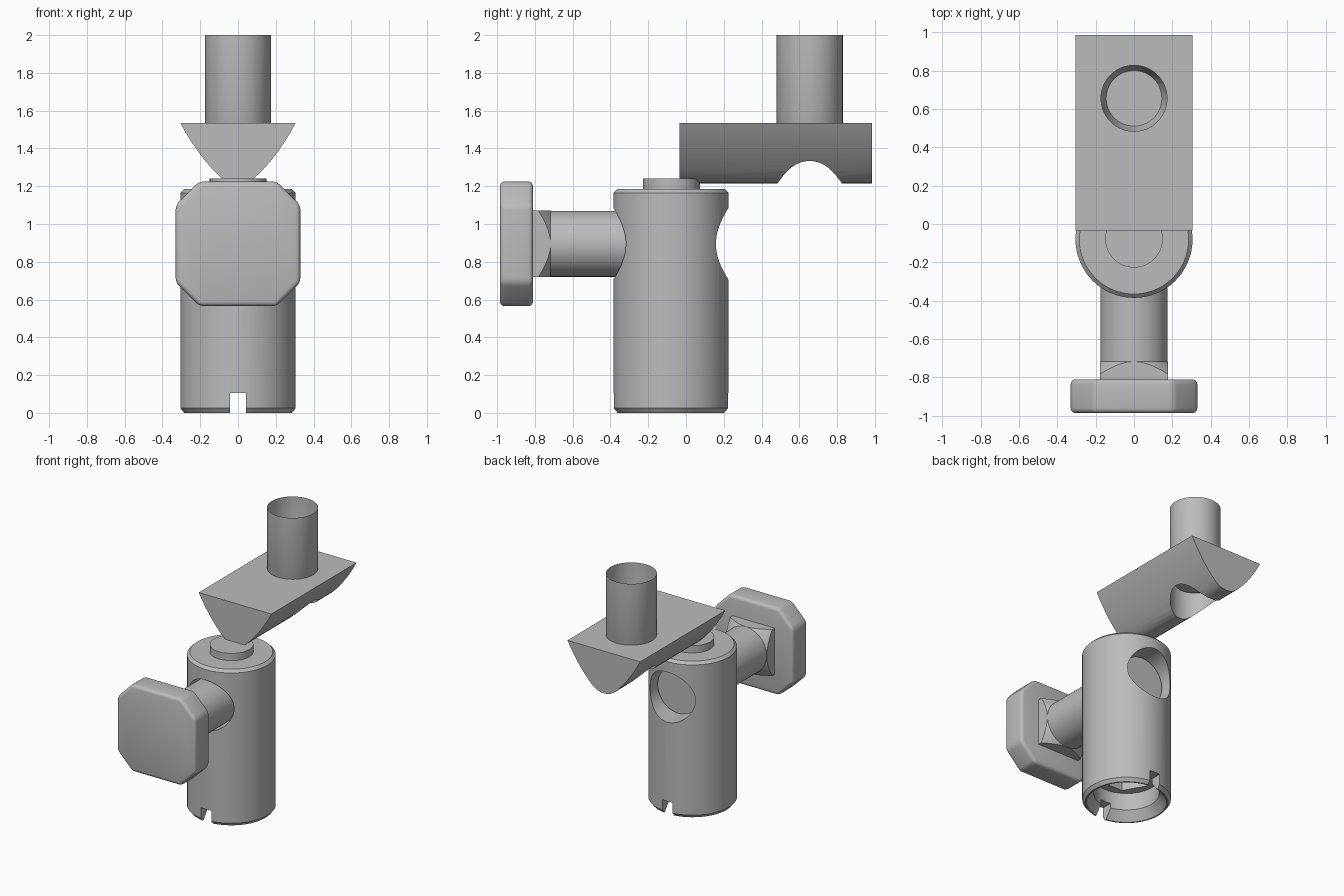
import bpy, bmesh, math
from mathutils import Matrix, Vector

cube = bpy.data.objects.get("Cube")
if cube:
    bpy.data.objects.remove(cube, do_unlink=True)

grey = bpy.data.materials.new("plain_grey")
grey.use_nodes = True
grey.diffuse_color = (0.5, 0.5, 0.5, 1)
grey.node_tree.nodes["Principled BSDF"].inputs["Base Color"].default_value = (0.5, 0.5, 0.5, 1)

BODY_Y, KNOB_Z, PIN_Y = -0.08, 0.895, 0.655
ALONG_Y = Matrix.Rotation(-math.pi / 2, 4, 'X')


def finish(name, bm, matrix=Matrix()):
    bmesh.ops.recalc_face_normals(bm, faces=bm.faces)
    bm.transform(matrix)
    mesh = bpy.data.meshes.new(name)
    bm.to_mesh(mesh)
    bm.free()
    mesh.materials.append(grey)
    obj = bpy.data.objects.new(name, mesh)
    bpy.context.collection.objects.link(obj)
    return obj


def lathe(name, profile, origin, along_y=False, sides=64):
    """Revolve (radius, height) points around an axis through origin."""
    bm = bmesh.new()
    verts = [bm.verts.new((r, 0, h)) for r, h in profile]
    edges = [bm.edges.new(pair) for pair in zip(verts, verts[1:])]
    bmesh.ops.spin(bm, geom=verts + edges, cent=(0, 0, 0), axis=(0, 0, 1),
                   angle=math.tau, steps=sides, use_duplicate=False)
    bmesh.ops.remove_doubles(bm, verts=bm.verts, dist=0.0001)
    turn = ALONG_Y if along_y else Matrix()
    return finish(name, bm, Matrix.Translation(origin) @ turn)


def rod(name, radius, low, high, origin, along_y=False, sides=64):
    return lathe(name, [(0, low), (radius, low), (radius, high), (0, high)],
                 origin, along_y, sides)


def prism(name, outline, low, high):
    """Extrude an (x, z) outline along y."""
    bm = bmesh.new()
    face = bm.faces.new([bm.verts.new((x, low, z)) for x, z in outline])
    new = bmesh.ops.extrude_face_region(bm, geom=[face])["geom"]
    bmesh.ops.translate(bm, vec=(0, high - low, 0),
                        verts=[v for v in new if isinstance(v, bmesh.types.BMVert)])
    return finish(name, bm)


def apply(obj, mod):
    bpy.context.view_layer.objects.active = obj
    bpy.ops.object.modifier_apply(modifier=mod.name)


def combine(obj, other, operation='DIFFERENCE'):
    mod = obj.modifiers.new("cut", 'BOOLEAN')
    mod.object, mod.operation, mod.solver = other, operation, 'EXACT'
    apply(obj, mod)
    bpy.data.objects.remove(other, do_unlink=True)


def smooth(obj, angle=30):
    bpy.ops.object.select_all(action='DESELECT')
    obj.select_set(True)
    bpy.context.view_layer.objects.active = obj
    bpy.ops.object.shade_smooth_by_angle(angle=math.radians(angle))


def rectangle(half_width, low, high):
    return [(-half_width, low), (half_width, low), (half_width, high), (-half_width, high)]


# Body: chamfered cylinder with a flared bore in its foot
body = lathe("body", [(0, 0.2), (0.225, 0.2), (0.225, 0.07), (0.275, 0), (0.285, 0),
                      (0.305, 0.025), (0.305, 1.165), (0.285, 1.185), (0, 1.185)],
             (0, BODY_Y, 0))
# Hexagonal socket, foot slots and cross hole
combine(body, rod("socket_cutter", 0.185, 0.15, 0.45, (0, BODY_Y, 0), sides=6))
combine(body, prism("slot_cutter", rectangle(0.043, -0.1, 0.105), -0.6, 0.5))
combine(body, rod("cross_hole_cutter", 0.19, -0.6, 0.5, (0, 0, KNOB_Z), True))
smooth(body)

# Neck on top of the body
smooth(rod("neck", 0.15, 1.1, 1.24, (0, BODY_Y + 0.003, 0)))

# Clamp shaft through the cross hole
smooth(rod("clamp_shaft", 0.175, -0.83, 0.09, (0, 0, KNOB_Z), True))

# Square collar with cone-chamfered corners
collar = prism("collar", rectangle(0.176, KNOB_Z - 0.176, KNOB_Z + 0.176), -0.83, -0.7)
combine(collar, lathe("collar_cone", [(0, -0.9), (0.255, -0.9), (0.255, -0.787),
                                      (0.17, -0.712), (0, -0.712)],
                      (0, 0, KNOB_Z), True), 'INTERSECT')
smooth(collar)

# Knob: square plate with cut corners and rounded edges
half, cut = 0.33, 0.125
corners = []
for sx, sz in ((1, 1), (-1, 1), (-1, -1), (1, -1)):
    pair = [(sx * half, KNOB_Z + sz * (half - cut)), (sx * (half - cut), KNOB_Z + sz * half)]
    corners += pair if sx == sz else pair[::-1]
knob = prism("knob", corners, -0.985, -0.81)
bevel = knob.modifiers.new("round", 'BEVEL')
bevel.width, bevel.segments = 0.025, 4
apply(knob, bevel)
smooth(knob)

# Arm: flat-topped bar with a curved keel
right_side = [(0.305, 1.535), (0.278, 1.485), (0.25, 1.44), (0.22, 1.396), (0.19, 1.355),
              (0.158, 1.317), (0.125, 1.28), (0.09, 1.247), (0.06, 1.227), (0.03, 1.217)]
arm = prism("arm", right_side + [(0, 1.215)] + [(-x, z) for x, z in reversed(right_side)],
            -0.035, 0.985)
combine(arm, rod("pin_hole_cutter", 0.172, 1, 1.8, (0, PIN_Y, 0)))
smooth(arm)

# Pin: open tube whose tapered floor closes the hole in the arm
smooth(lathe("pin", [(0, 1.42), (0.145, 1.42), (0.175, 1.5), (0.175, 2.0)], (0, PIN_Y, 0)))
